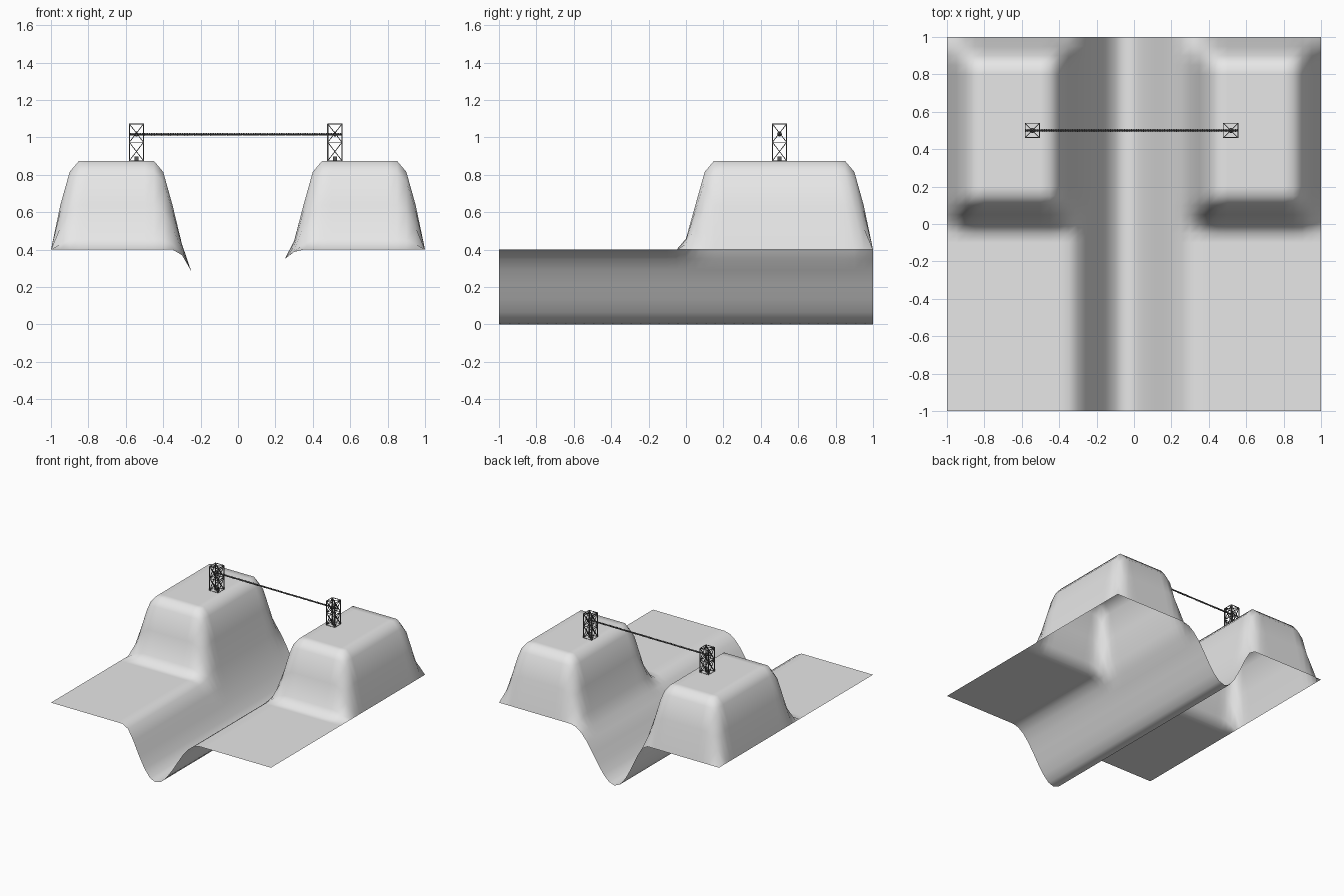
import bpy, bmesh, math
from mathutils import Vector, Matrix

if "Cube" in bpy.data.objects:
    bpy.data.objects.remove(bpy.data.objects["Cube"])


def material(name, colour):
    m = bpy.data.materials.new(name)
    m.use_nodes = True
    m.diffuse_color = (*colour, 1)
    m.node_tree.nodes["Principled BSDF"].inputs["Base Color"].default_value = (*colour, 1)
    return m


GROUND = material("ground grey", (0.8, 0.8, 0.8))
METAL = material("dark metal", (0.1, 0.1, 0.1))


def finish(name, bm, mat):
    mesh = bpy.data.meshes.new(name)
    bm.to_mesh(mesh)
    bm.free()
    ob = bpy.data.objects.new(name, mesh)
    mesh.materials.append(mat)
    bpy.context.collection.objects.link(ob)
    return ob


# Terrain sheet: a river valley between two plateaus
LAND, PLATEAU, N = 0.4, 0.875, 20
VALLEY = {-2: 0.17, -1: 0.0, 0: 0.0, 1: 0.13, 2: 0.3}


def height(i, j):
    if 4 <= abs(i) <= 9 and 1 <= j <= 9:
        return PLATEAU
    return VALLEY.get(i, LAND)


bm = bmesh.new()
bmesh.ops.create_grid(bm, x_segments=N, y_segments=N, size=1)
for v in bm.verts:
    v.co.z = height(round(v.co.x * 10), round(v.co.y * 10))
for f in bm.faces:
    f.smooth = True
terrain = finish("terrain", bm, GROUND)
sub = terrain.modifiers.new("soften", 'SUBSURF')
sub.levels = sub.render_levels = 1
sub.use_limit_surface = False
sub.boundary_smooth = 'PRESERVE_CORNERS'


def strut(bm, a, b, width=0.004):
    a, b = Vector(a), Vector(b)
    d = b - a
    m = Matrix.Translation((a + b) / 2) @ d.to_track_quat('Z', 'Y').to_matrix().to_4x4()
    bmesh.ops.create_cube(bm, size=1, matrix=m @ Matrix.Diagonal((width, width, d.length, 1)))


# Lattice towers with two braced stages, a pulley and a winch block
def tower(name, x, y=0.5, half=0.038):
    bm = bmesh.new()
    levels = (PLATEAU, 0.974, 1.072)
    corners = [(x + sx * half, y + sy * half) for sx, sy in ((-1, -1), (1, -1), (1, 1), (-1, 1))]
    for k, p in enumerate(corners):
        q = corners[(k + 1) % 4]
        strut(bm, (*p, levels[0]), (*p, levels[2]), 0.006)
        for z in levels:
            strut(bm, (*p, z), (*q, z))
        for lo, hi in zip(levels, levels[1:]):
            strut(bm, (*p, lo), (*q, hi))
            strut(bm, (*q, lo), (*p, hi))
    for k in (0, 1):
        strut(bm, (*corners[k], levels[2]), (*corners[k + 2], levels[2]))
    finish(name, bm, METAL)

    bm = bmesh.new()
    turn = Matrix.Translation((x, y, 1.018)) @ Matrix.Rotation(math.pi / 2, 4, 'Y')
    bmesh.ops.create_cone(bm, cap_ends=True, segments=12, radius1=0.013, radius2=0.013,
                          depth=0.012, matrix=turn)
    finish(name + "_pulley", bm, METAL)

    bm = bmesh.new()
    bmesh.ops.create_cube(bm, size=0.022, matrix=Matrix.Translation((x, y, PLATEAU + 0.011)))
    finish(name + "_winch", bm, METAL)


tower("right_tower", -0.543)
tower("left_tower", 0.518)

# Twisted rope between the towers
START, END, TURNS, STEPS = -0.58, 0.555, 45, 8
curve = bpy.data.curves.new("rope", 'CURVE')
curve.dimensions = '3D'
curve.bevel_depth = 0.0035
curve.bevel_resolution = 1
for phase in (0, math.pi):
    spline = curve.splines.new('POLY')
    count = TURNS * STEPS
    spline.points.add(count)
    for k, p in enumerate(spline.points):
        a = math.tau * k / STEPS + phase
        p.co = (START + (END - START) * k / count,
                0.5 + 0.004 * math.cos(a), 1.016 + 0.004 * math.sin(a), 1)
curve.materials.append(METAL)
rope = bpy.data.objects.new("rope", curve)
bpy.context.collection.objects.link(rope)
